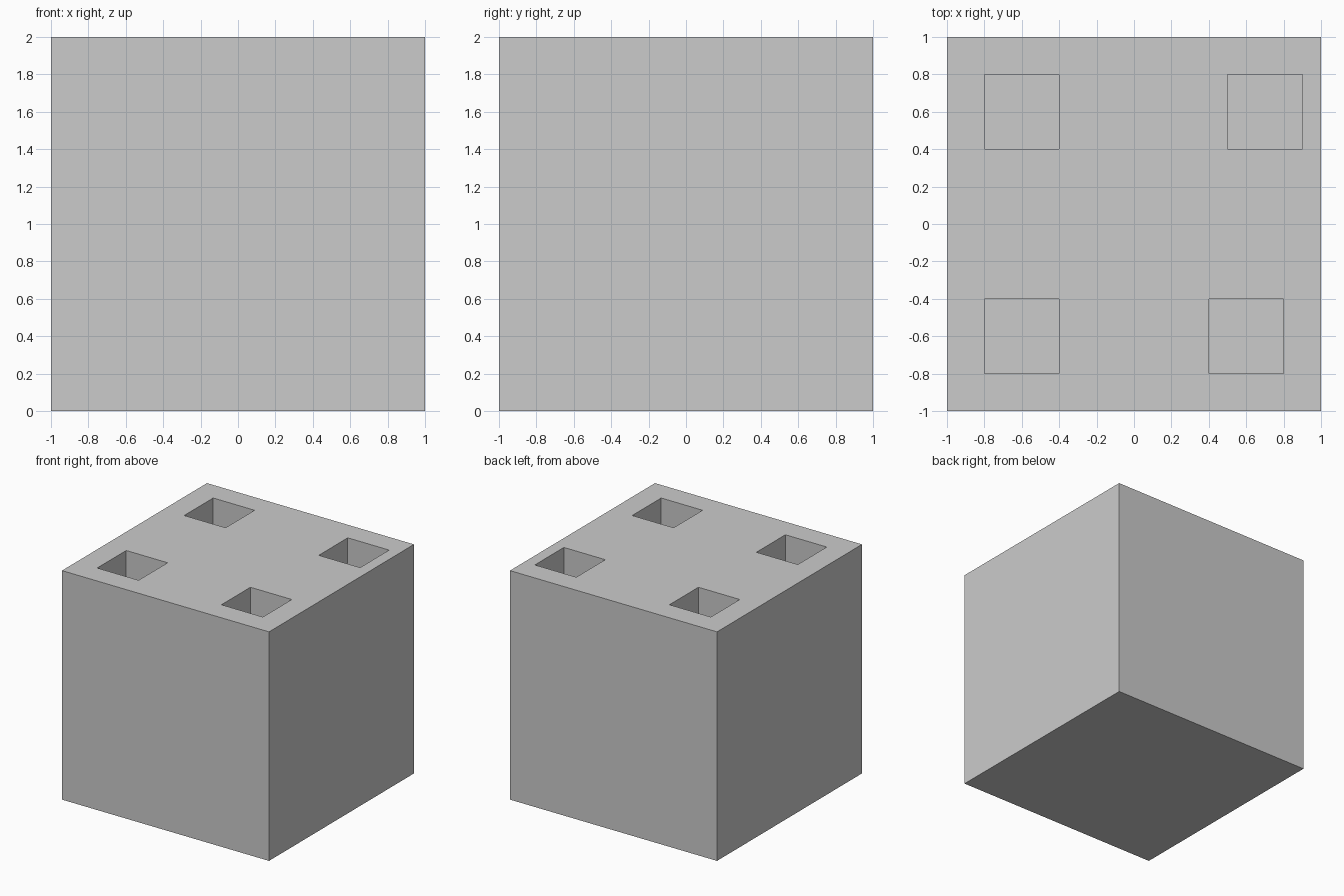
import bpy

if "Cube" in bpy.data.objects:
    bpy.data.objects.remove(bpy.data.objects["Cube"])


def box(name, size, centre):
    bpy.ops.mesh.primitive_cube_add(size=1, location=centre)
    obj = bpy.context.object
    obj.name = name
    obj.scale = size
    bpy.ops.object.transform_apply(location=False, rotation=False, scale=True)
    return obj


# Solid block
block = box("block", (2, 2, 2), (0, 0, 1))

# Four square pockets sunk into the top; the back right one sits further out
depth = 0.4
for i, (x, y) in enumerate([(-0.6, -0.6), (0.6, -0.6), (-0.6, 0.6), (0.7, 0.6)]):
    cutter = box(f"pocket_cutter_{i + 1}", (0.4, 0.4, depth + 0.2), (x, y, 2.1 - depth / 2))
    cut = block.modifiers.new(f"pocket_{i + 1}", 'BOOLEAN')
    cut.operation = 'DIFFERENCE'
    cut.solver = 'EXACT'
    cut.object = cutter
    cutter.hide_render = True
    cutter.display_type = 'WIRE'
